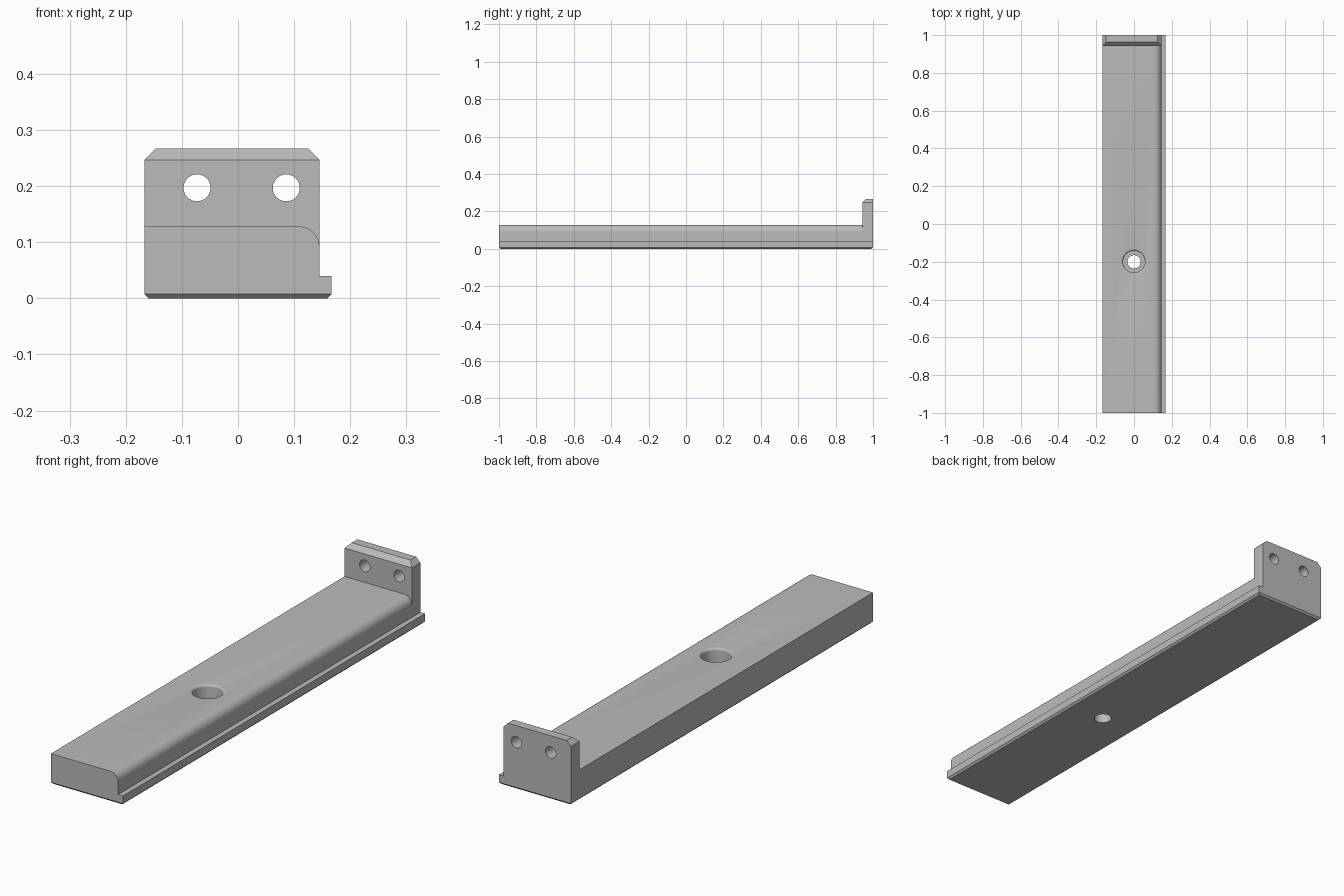
import bpy, bmesh, math
from mathutils import Matrix, Vector

cube = bpy.data.objects.get("Cube")
if cube:
    bpy.data.objects.remove(cube, do_unlink=True)

# Main sizes
LEFT, WALL, LIP = -0.167, 0.145, 0.167
RAIL_TOP, LIP_TOP, TAB_TOP = 0.128, 0.04, 0.267
FRONT, TAB, BACK = -1.0, 0.943, 1.0

grey = bpy.data.materials.new("machined grey")
grey.use_nodes = True
colour = (0.5, 0.5, 0.5, 1)
grey.diffuse_color = colour
grey.node_tree.nodes["Principled BSDF"].inputs["Base Color"].default_value = colour


def arc(cx, cz, r, a0, a1, n=12):
    angles = [math.radians(a0 + (a1 - a0) * i / n) for i in range(n + 1)]
    return [(cx + r * math.cos(a), cz + r * math.sin(a)) for a in angles]


def finish(name, bm):
    bmesh.ops.recalc_face_normals(bm, faces=bm.faces)
    mesh = bpy.data.meshes.new(name)
    bm.to_mesh(mesh)
    bm.free()
    obj = bpy.data.objects.new(name, mesh)
    bpy.context.collection.objects.link(obj)
    mesh.materials.append(grey)
    return obj


def prism(name, outline, y0, y1, chamfers):
    """Extrude an x-z outline along y, then chamfer edges lying at given heights."""
    bm = bmesh.new()
    face = bm.faces.new([bm.verts.new((x, y0, z)) for x, z in outline])
    ext = bmesh.ops.extrude_face_region(bm, geom=[face])["geom"]
    bmesh.ops.translate(bm, vec=(0, y1 - y0, 0),
                        verts=[v for v in ext if isinstance(v, bmesh.types.BMVert)])
    bmesh.ops.recalc_face_normals(bm, faces=bm.faces)
    for height, skip_y, size in chamfers:
        edges = [e for e in bm.edges
                 if all(abs(v.co.z - height) < 1e-5 for v in e.verts)
                 and not all(abs(v.co.y - skip_y) < 1e-5 for v in e.verts)]
        bmesh.ops.bevel(bm, geom=edges, offset=size, segments=1,
                        affect='EDGES', profile=0.5)
    return finish(name, bm)


def revolve(name, profile, matrix):
    """Solid of revolution from (radius, height) points that start and end on the axis."""
    bm = bmesh.new()
    verts = [bm.verts.new((r, 0, z)) for r, z in profile]
    edges = [bm.edges.new(pair) for pair in zip(verts, verts[1:])]
    bmesh.ops.spin(bm, geom=verts + edges, cent=(0, 0, 0), axis=(0, 0, 1),
                   angle=math.tau, steps=48, use_merge=True)
    bmesh.ops.remove_doubles(bm, verts=bm.verts, dist=1e-5)
    bmesh.ops.transform(bm, matrix=matrix, verts=bm.verts)
    obj = finish(name, bm)
    obj.hide_render = True
    return obj


def combine(target, other, operation):
    mod = target.modifiers.new(operation.lower(), 'BOOLEAN')
    mod.operation, mod.object, mod.solver = operation, other, 'EXACT'
    bpy.context.view_layer.objects.active = target
    bpy.ops.object.modifier_apply(modifier=mod.name)
    bpy.data.objects.remove(other, do_unlink=True)


# Rail with a side lip and one rounded top edge
foot = [(LEFT, 0), (LIP, 0), (LIP, LIP_TOP), (WALL, LIP_TOP)]
R = 0.036
rail = prism("rail_with_end_tab",
             foot + arc(WALL - R, RAIL_TOP - R, R, 0, 90) + [(LEFT, RAIL_TOP)],
             FRONT, TAB, [(0, TAB, 0.008)])

# Upright end tab, chamfered on the top except at the back
tab = prism("end_tab", foot + [(WALL, TAB_TOP), (LEFT, TAB_TOP)],
            TAB, BACK, [(0, TAB, 0.008), (TAB_TOP, BACK, 0.02)])
combine(rail, tab, 'UNION')

# Counterbored screw hole with a rounded rim
rim = 0.01
bore = [(0, -0.1), (0.035, -0.1), (0.035, 0.05), (0.058, 0.05)]
bore += arc(0.058 + rim, RAIL_TOP - rim, rim, 180, 90, 6)
bore += [(0.058 + rim, 0.2), (0, 0.2)]
combine(rail, revolve("bore_cutter", bore, Matrix.Translation((0, -0.2, 0))), 'DIFFERENCE')

# Two cross holes through the tab
pin = [(0, -0.1), (0.024, -0.1), (0.024, 0.1), (0, 0.1)]
for x in (-0.073, 0.086):
    place = Matrix.Translation((x, 0.97, 0.197)) @ Matrix.Rotation(math.pi / 2, 4, 'X')
    combine(rail, revolve("tab_hole_cutter", pin, place), 'DIFFERENCE')

# Smooth the curved faces, keep the edges crisp
bpy.ops.object.select_all(action='DESELECT')
rail.select_set(True)
bpy.context.view_layer.objects.active = rail
bpy.ops.object.shade_smooth_by_angle(angle=math.radians(25))
